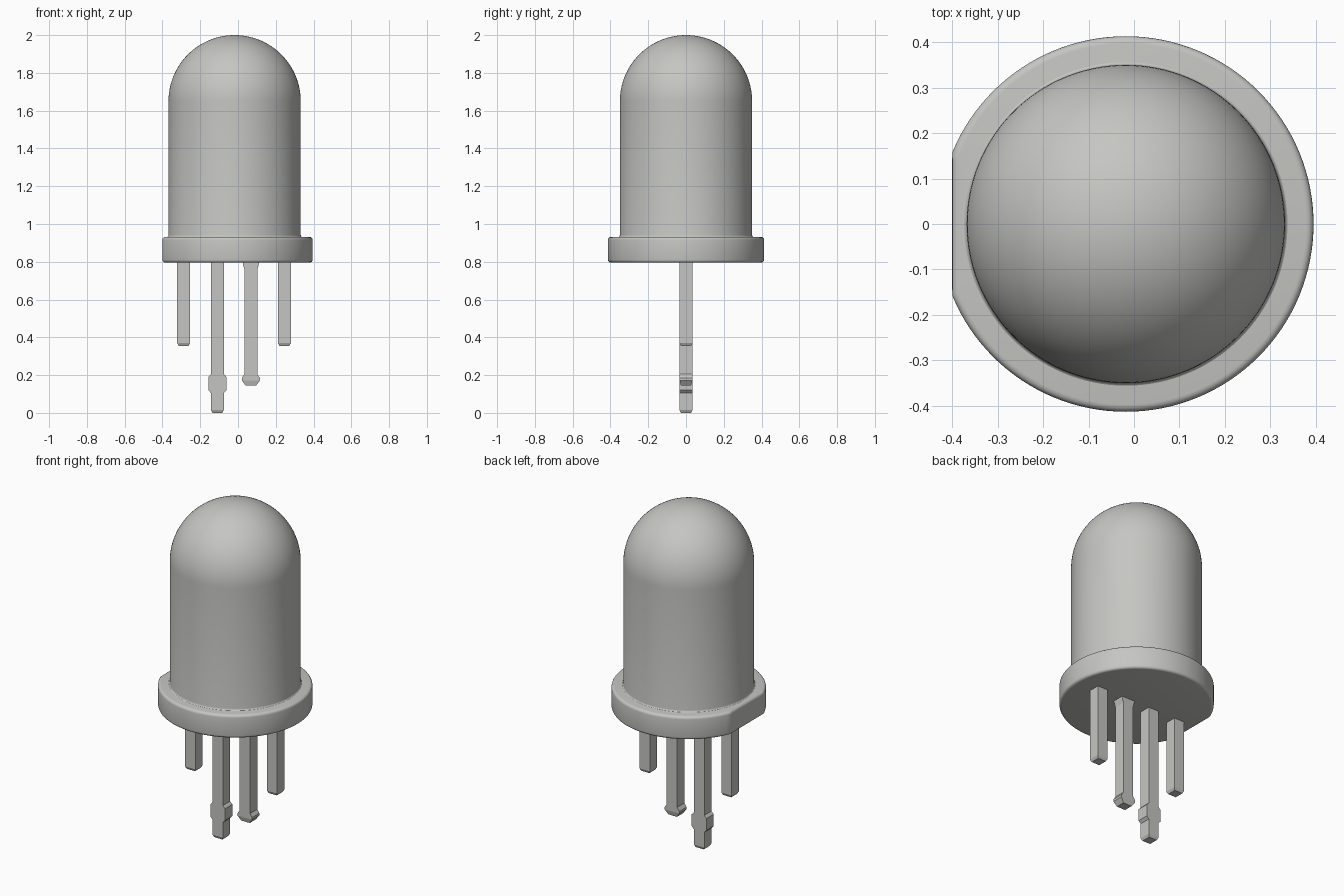
import bpy, bmesh, math

if "Cube" in bpy.data.objects:
    bpy.data.objects.remove(bpy.data.objects["Cube"])

grey = bpy.data.materials.new("light_grey")
grey.diffuse_color = (0.56, 0.56, 0.54, 1)
grey.use_nodes = True
grey.node_tree.nodes["Principled BSDF"].inputs["Base Color"].default_value = grey.diffuse_color

CX = -0.018        # axis of the bulb
R, FLAT = 0.413, 0.382  # rim radius and distance of its flat side
SEG = 128


def loft(name, rings, angle):
    """Skin closed rings of equal length and cap both ends."""
    bm = bmesh.new()
    loops = [[bm.verts.new(p) for p in ring] for ring in rings]
    for a, b in zip(loops, loops[1:]):
        n = len(a)
        for i in range(n):
            j = (i + 1) % n
            bm.faces.new((a[i], a[j], b[j], b[i]))
    bm.faces.new(loops[0][::-1])
    bm.faces.new(loops[-1])
    bmesh.ops.recalc_face_normals(bm, faces=bm.faces)
    me = bpy.data.meshes.new(name)
    bm.to_mesh(me)
    bm.free()
    me.materials.append(grey)
    ob = bpy.data.objects.new(name, me)
    bpy.context.collection.objects.link(ob)
    bpy.ops.object.select_all(action='DESELECT')
    ob.select_set(True)
    bpy.context.view_layer.objects.active = ob
    bpy.ops.object.shade_smooth_by_angle(angle=math.radians(angle))
    return ob


def circle(r, z, flat=9.0):
    pts = []
    for i in range(SEG):
        a = 2 * math.pi * i / SEG
        pts.append((CX + max(r * math.cos(a), -flat), r * math.sin(a), z))
    return pts


# Rim: disc with one flat side and rounded edges
def rim_ring(inset, z):
    return circle(R - inset, z, FLAT - inset)


arc = [math.radians(a) for a in (0, 22.5, 45, 67.5, 90)]
b = 0.016
rim = [rim_ring(b * (1 - math.sin(a)), 0.795 + b * (1 - math.cos(a))) for a in arc]
rim += [rim_ring(b * (1 - math.cos(a)), 0.932 - b * (1 - math.sin(a))) for a in arc]
loft("rim", rim, 30)

# Bulb: small foot fillet, straight wall and half-sphere dome
r, f = 0.35, 0.012
bulb = [circle(r + f * (1 - math.sin(a)), 0.930 + f * (1 - math.cos(a))) for a in arc]
bulb += [circle(r * math.cos(t), 2.0 - r + r * math.sin(t))
         for t in (math.pi / 2 * k / 32 for k in range(32))]
bulb.append(circle(0.003, 2.0))
loft("bulb", bulb, 30)

# Legs: square pins given by height and half width, all of one depth
H = 0.034
legs = {
    "outer_leg_left": (-0.288, [(0.80, H), (0.37, H), (0.355, 0.026)]),
    "long_leg": (-0.109, [(0.80, H), (0.205, H), (0.19, 0.048), (0.12, 0.048),
                          (0.105, H), (0.015, H), (0.0, 0.026)]),
    "inner_leg": (0.068, [(0.80, 0.042), (0.785, 0.042), (0.76, H), (0.205, H),
                          (0.185, 0.048), (0.172, 0.048), (0.145, 0.028)]),
    "outer_leg_right": (0.246, [(0.80, H), (0.37, H), (0.355, 0.026)]),
}
for name, (x, profile) in legs.items():
    rings = []
    for k, (z, w) in enumerate(profile):
        d = 0.027 if k == len(profile) - 1 else H
        rings.append([(x - w, -d, z), (x + w, -d, z), (x + w, d, z), (x - w, d, z)])
    loft(name, rings, 10)
